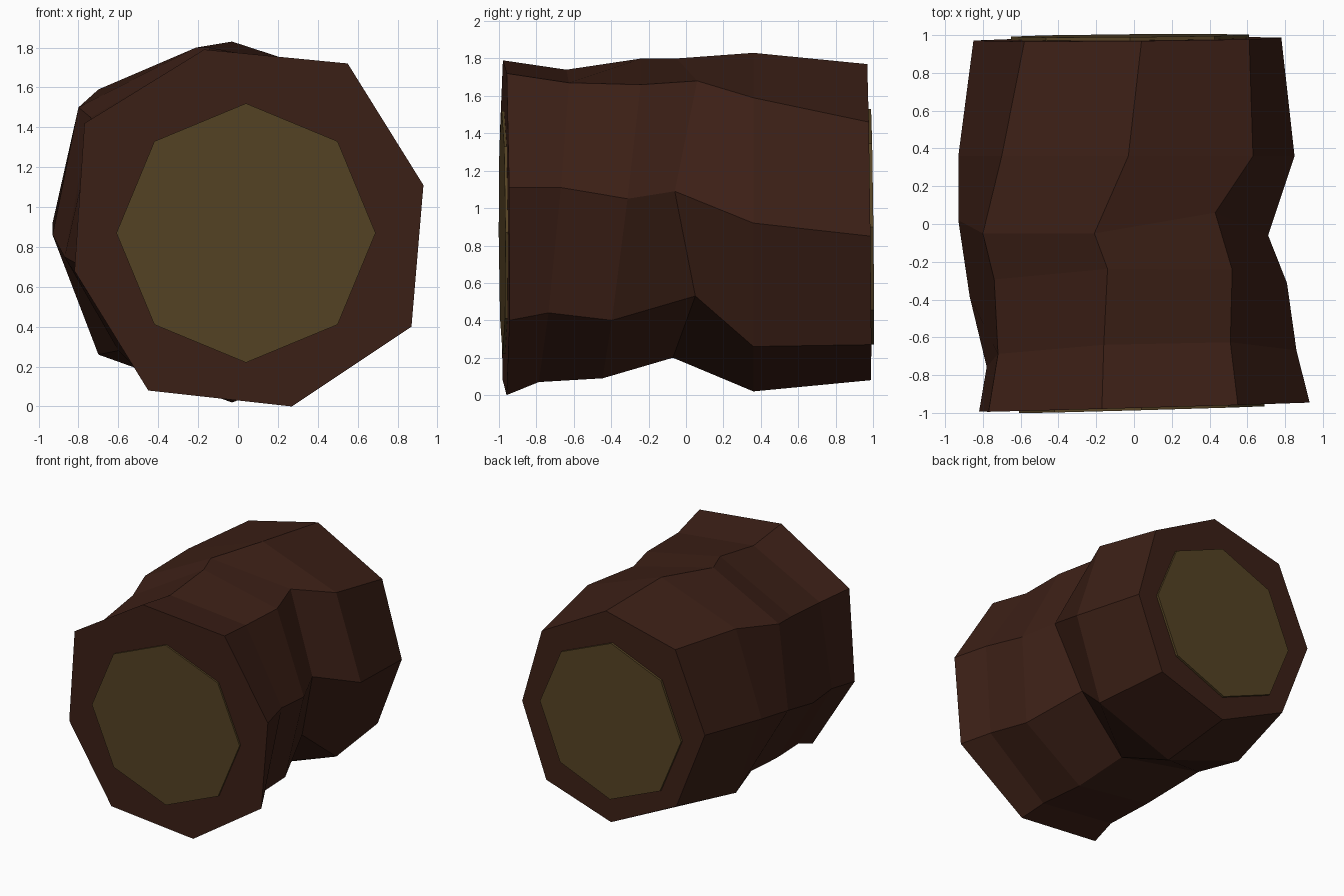
import bpy, bmesh, math

if "Cube" in bpy.data.objects:
    bpy.data.objects.remove(bpy.data.objects["Cube"])


def material(name, rgb):
    m = bpy.data.materials.new(name)
    m.diffuse_color = (*rgb, 1)
    m.use_nodes = True
    m.node_tree.nodes["Principled BSDF"].inputs["Base Color"].default_value = m.diffuse_color
    return m


bark_mat = material("dark_bark", (0.045, 0.014, 0.008))
wood_mat = material("cut_wood", (0.09, 0.055, 0.017))


def front_y(x, z):
    return -0.967 + 0.028 * x - 0.004 * z


def back_y(x, z):
    return 0.99 + 0.008 * x - 0.012 * z


# Eight-sided bark cross-sections: lengthwise position, then (x, z) points
# counter-clockwise from the upper right
sections = [
    (front_y, [(.55, 1.72), (-.17, 1.79), (-.77, 1.42), (-.82, .68),
               (-.45, .08), (.27, 0), (.87, .40), (.93, 1.11)]),
    (lambda x, z: -.80 + .03 * x + .095 * z,
     [(.51, 1.67), (-.16, 1.74), (-.72, 1.41), (-.78, .70),
      (-.45, .15), (.21, .07), (.76, .44), (.86, 1.11)]),
    (lambda x, z: -.46 + .02 * x + .125 * z,
     [(.52, 1.66), (-.14, 1.80), (-.74, 1.45), (-.87, .75),
      (-.50, .18), (.15, .09), (.70, .40), (.81, 1.05)]),
    ([.06, -.05, -.05, .02, .02, -.07, .05, -.06],
     [(.43, 1.68), (-.21, 1.80), (-.80, 1.50), (-.93, .86),
      (-.60, .28), (.06, .20), (.54, .53), (.71, 1.09)]),
    (lambda x, z: .36,
     [(.63, 1.59), (-.03, 1.83), (-.70, 1.59), (-.93, .92),
      (-.70, .26), (-.03, .02), (.63, .26), (.85, .92)]),
    (back_y, [(.61, 1.46), (.04, 1.77), (-.58, 1.62), (-.85, 1.0),
              (-.60, .36), (-.02, .08), (.56, .27), (.78, .85)]),
]


def octagon(cx, cz, r, plane, offset=0):
    pts = []
    for i in range(8):
        a = math.radians(45 * (i + 1))
        x, z = cx + r * math.cos(a), cz + r * math.sin(a)
        pts.append((x, plane(x, z) + offset, z))
    return pts


def loft(name, rings, mat, capped):
    bm = bmesh.new()
    loops = [[bm.verts.new(p) for p in ring] for ring in rings]
    for a, b in zip(loops, loops[1:]):
        for i in range(8):
            j = (i + 1) % 8
            bm.faces.new((a[i], a[j], b[j], b[i]))
    if capped:
        bm.faces.new(loops[0])
        bm.faces.new(loops[-1])
    bmesh.ops.recalc_face_normals(bm, faces=bm.faces)
    me = bpy.data.meshes.new(name)
    bm.to_mesh(me)
    bm.free()
    me.materials.append(mat)
    ob = bpy.data.objects.new(name, me)
    bpy.context.collection.objects.link(ob)
    return ob


# Bark shell with end rims running inward to the cut wood
rings = []
for pos, pts in sections:
    rings.append([(x, pos(x, z) if callable(pos) else pos[i], z)
                  for i, (x, z) in enumerate(pts)])
front_rim = octagon(.04, .87, .65, front_y)
back_rim = octagon(-.02, .90, .63, back_y)
loft("bark", [front_rim] + rings + [back_rim], bark_mat, False)

# Slightly raised cut wood at both ends
for name, c, plane, d in (("front_cut_face", (.04, .87, .65), front_y, -.014),
                          ("back_cut_face", (-.02, .90, .63), back_y, .018)):
    loft(name, [octagon(*c, plane), octagon(*c, plane, d)], wood_mat, True)
